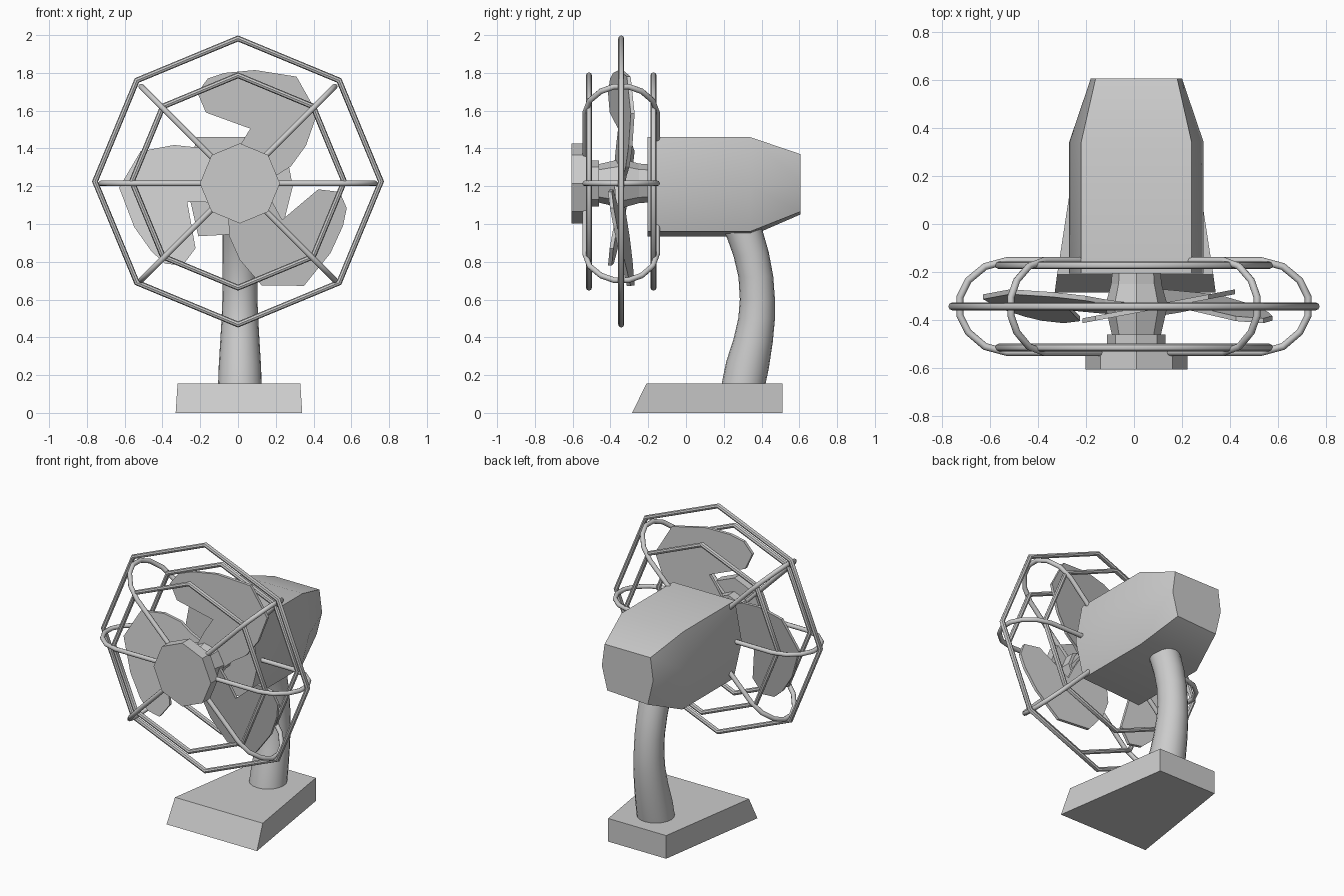
import bpy, bmesh
from math import pi, cos, sin

if "Cube" in bpy.data.objects:
    bpy.data.objects.remove(bpy.data.objects["Cube"])

CX, CZ = 0.01, 1.215   # fan axis


def mesh_object(name, verts, faces, angle=None):
    me = bpy.data.meshes.new(name)
    bm = bmesh.new()
    vs = [bm.verts.new(v) for v in verts]
    for f in faces:
        bm.faces.new([vs[i] for i in f])
    bmesh.ops.recalc_face_normals(bm, faces=bm.faces)
    bm.to_mesh(me)
    bm.free()
    ob = bpy.data.objects.new(name, me)
    bpy.context.collection.objects.link(ob)
    if angle:
        smooth(ob, angle)
    return ob


def smooth(ob, angle):
    bpy.ops.object.select_all(action='DESELECT')
    ob.select_set(True)
    bpy.context.view_layer.objects.active = ob
    bpy.ops.object.shade_smooth_by_angle(angle=angle)


def loft(name, rings, angle=None):
    """Closed solid through rings with equal point counts."""
    n = len(rings[0])
    verts = [p for r in rings for p in r]
    faces = [(k*n + i, k*n + (i+1) % n, (k+1)*n + (i+1) % n, (k+1)*n + i)
             for k in range(len(rings)-1) for i in range(n)]
    faces += [tuple(range(n)), tuple(range(len(verts)-n, len(verts)))]
    return mesh_object(name, verts, faces, angle)


def turned(name, profile, n=8):
    """Eight-sided solid around the fan axis from (y, radius) pairs."""
    return loft(name, [[(CX + r*sin(2*pi*i/n), y, CZ + r*cos(2*pi*i/n))
                        for i in range(n)] for y, r in profile])


# Base: wedge-shaped slab, wider at the front with a sloped front face
loft("base", [
    [(-0.33, -0.285, 0), (0.34, -0.285, 0), (0.22, 0.51, 0), (-0.21, 0.51, 0)],
    [(-0.32, -0.21, 0.155), (0.33, -0.21, 0.155), (0.22, 0.51, 0.155), (-0.21, 0.51, 0.155)]])

# Stem: curved round neck (y, z, radius)
stem = [(0.30, 0.13, 0.116), (0.325, 0.25, 0.112), (0.355, 0.38, 0.104), (0.374, 0.5, 0.097),
        (0.378, 0.6, 0.093), (0.370, 0.72, 0.092), (0.345, 0.84, 0.093), (0.31, 0.95, 0.093),
        (0.28, 1.03, 0.093)]
loft("stem", [[(CX + r*cos(2*pi*i/20), y + r*sin(2*pi*i/20), z - 0.3*r*sin(2*pi*i/20)*(y - 0.378)/-0.08
               * (1 if z < 0.6 else -1) * (0 if z < 0.2 else 1)) for i in range(20)]
              for y, z, r in stem], 0.9)


# Motor housing: six-sided section tapering at the rear
def section(y, top, side, low, zt, zm, zl, zr):
    return [(CX-top, y, zt), (CX+top, y, zt), (CX+side, y, zm),
            (CX+low, y, zr), (CX-low, y, zl), (CX-side, y, zm)]


loft("motor_housing", [
    section(-0.205, 0.23, 0.28, 0.22, 1.46, 1.2, 0.935, 0.96),
    section(0.34, 0.23, 0.28, 0.22, 1.46, 1.2, 0.935, 0.96),
    section(0.605, 0.17, 0.19, 0.15, 1.37, 1.22, 1.05, 1.065)], 0.45)

# Hub parts along the axis
turned("rotor_hub", [(-0.19, 0.10), (-0.25, 0.105), (-0.34, 0.13), (-0.47, 0.10)])
turned("hub_collar", [(-0.46, 0.122), (-0.54, 0.122)])
turned("front_cap", [(-0.525, 0.212), (-0.605, 0.212)])

# Three pitched blades
outline = [(-0.06, 0.08), (0.0, 0.20), (0.055, 0.29), (-0.18, 0.375), (-0.225, 0.48),
           (-0.17, 0.555), (-0.08, 0.585), (0.08, 0.60), (0.30, 0.565), (0.41, 0.37),
           (0.35, 0.20), (0.27, 0.09), (0.19, 0.04), (0.10, -0.04)]
for k in range(3):
    blade = loft(f"blade_{k+1}", [[(x, 0.19*x + t, z) for x, z in outline] for t in (-0.01, 0.01)])
    blade.location = (CX, -0.36, CZ)
    blade.rotation_euler = (0, 2*pi*k/3, 0)

# Guard rings: octagons
for name, y, R in (("outer_ring", -0.343, 0.757), ("front_ring", -0.514, 0.562), ("rear_ring", -0.172, 0.562)):
    bpy.ops.mesh.primitive_torus_add(major_segments=8, minor_segments=8, major_radius=R,
                                     minor_radius=0.016, location=(0, y, 1.225),
                                     rotation=(pi/2, 0, 0))
    ring = bpy.context.object
    ring.name = name
    smooth(ring, 0.78)

# Guard spokes: six rounded hoops from cap to housing (radius, y)
hoop = [(0.12, -0.534), (0.53, -0.534), (0.62, -0.51), (0.69, -0.45), (0.725, -0.38),
        (0.725, -0.305), (0.69, -0.235), (0.62, -0.177), (0.53, -0.153), (0.2, -0.153)]
for k, deg in enumerate((0, 45, 135, 180, 225, 315)):
    a = deg*pi/180
    cu = bpy.data.curves.new(f"guard_spoke_{k+1}", 'CURVE')
    cu.dimensions = '3D'
    cu.bevel_depth = 0.015
    cu.bevel_resolution = 2
    cu.use_fill_caps = True
    sp = cu.splines.new('POLY')
    sp.points.add(len(hoop)-1)
    for p, (r, y) in zip(sp.points, hoop):
        p.co = (r*cos(a), y, 1.215 + r*sin(a), 1)
    ob = bpy.data.objects.new(cu.name, cu)
    bpy.context.collection.objects.link(ob)
